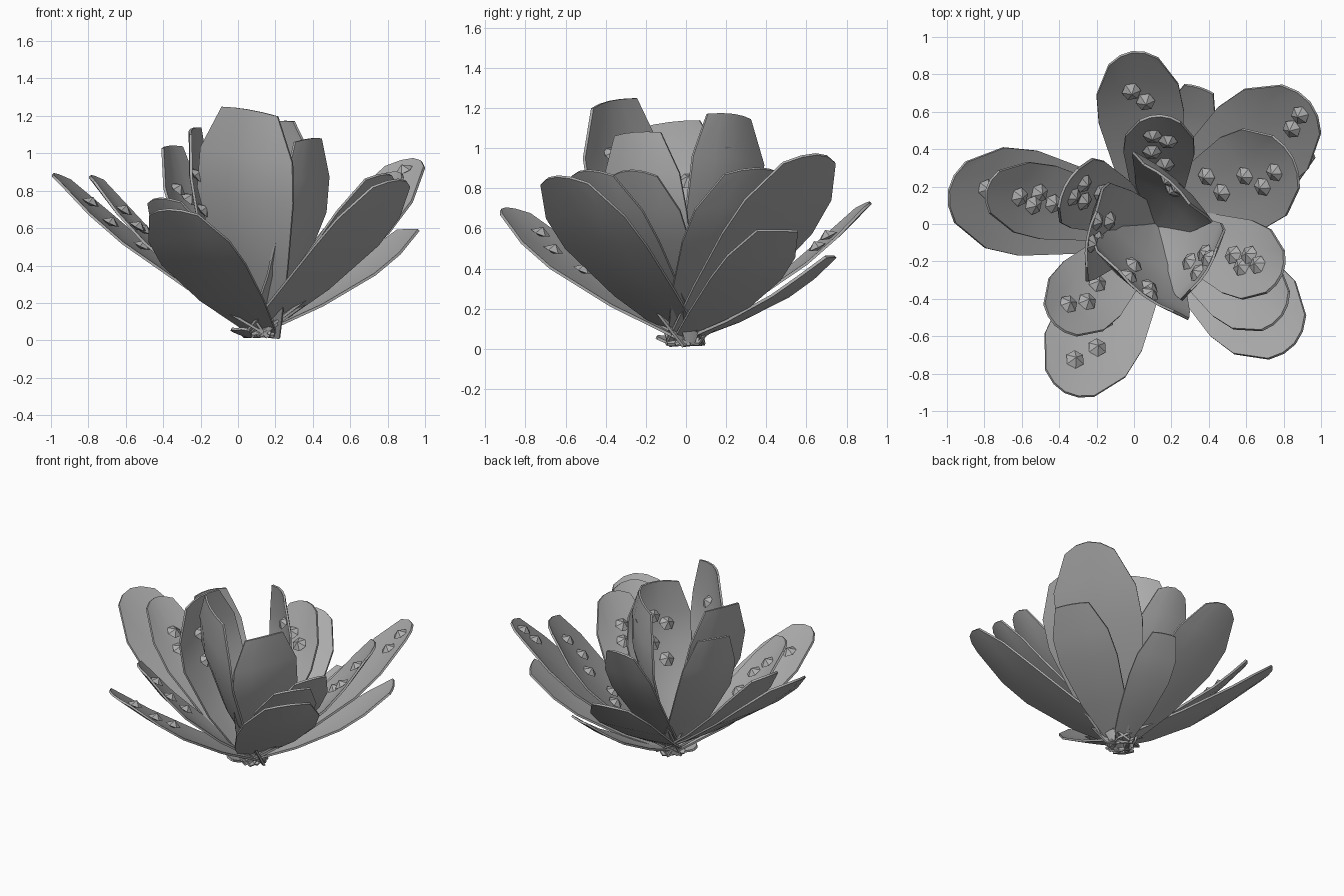
import bpy, bmesh, math
from mathutils import Vector

cube = bpy.data.objects.get("Cube")
if cube:
    bpy.data.objects.remove(cube, do_unlink=True)

grey = bpy.data.materials.new("petal grey")
grey.use_nodes = True
COLOUR = (0.42, 0.42, 0.42, 1)
grey.diffuse_color = COLOUR
grey.node_tree.nodes["Principled BSDF"].inputs["Base Color"].default_value = COLOUR

BASE = Vector((0.12, 0, 0.02))
ROWS = [0, 0.35, 0.65, 0.82, 1]        # stations along a petal
WIDTHS = [0.28, 0.76, 1, 0.96, 0.58]   # relative width at each station
SAGS = [0, 0.85, 1, 0.65, 0]           # relative outward bulge at each station
COLUMNS = [-1, -0.5, 0, 0.5, 1]


def along_rows(values, t):
    for i in range(len(ROWS) - 1):
        if t <= ROWS[i + 1]:
            f = (t - ROWS[i]) / (ROWS[i + 1] - ROWS[i])
            return values[i] + f * (values[i + 1] - values[i])
    return values[-1]


def make_object(name, bm):
    mesh = bpy.data.meshes.new(name)
    bm.to_mesh(mesh)
    bm.free()
    mesh.materials.append(grey)
    obj = bpy.data.objects.new(name, mesh)
    bpy.context.collection.objects.link(obj)
    return obj


def petal(name, tip, width, azimuth, studs, start, sag, cup, rounding):
    a = math.radians(azimuth)
    root = BASE + Vector((math.cos(a), math.sin(a), 0)) * start
    tip = Vector(tip)
    axis = (tip - root).normalized()
    side = Vector((-math.sin(a), math.cos(a), 0))
    side = (side - axis * side.dot(axis)).normalized()
    inward = axis.cross(side)

    def surface(t, u):
        reach = t * (1 - rounding * u * u)
        w = width * along_rows(WIDTHS, t)
        lift = cup * w * u * u - sag * along_rows(SAGS, t)
        return root.lerp(tip, reach) + side * (u * w / 2) + inward * lift

    # Thin cupped blade
    bm = bmesh.new()
    grid = [[bm.verts.new(surface(t, u)) for u in COLUMNS] for t in ROWS]
    for r in range(len(ROWS) - 1):
        for c in range(len(COLUMNS) - 1):
            bm.faces.new((grid[r][c], grid[r + 1][c], grid[r + 1][c + 1], grid[r][c + 1]))
    bmesh.ops.recalc_face_normals(bm, faces=bm.faces)
    blade = make_object(name, bm)
    shell = blade.modifiers.new("thickness", "SOLIDIFY")
    shell.thickness = 0.014
    shell.offset = 0
    bpy.ops.object.select_all(action="DESELECT")
    blade.select_set(True)
    bpy.context.view_layer.objects.active = blade
    bpy.ops.object.modifier_apply(modifier=shell.name)
    bpy.ops.object.shade_smooth_by_angle(angle=math.radians(35))

    # Six-sided pointed studs on the inner face, leaning upwards
    if not studs:
        return
    bm = bmesh.new()
    for t, u in studs:
        normal = (inward + Vector((0, 0, 0.4))).normalized()
        across = (side - normal * side.dot(normal)).normalized()
        up = normal.cross(across)
        centre = surface(t, u) + inward * 0.022
        ring = []
        for k in range(6):
            g = k * math.pi / 3
            ring.append(bm.verts.new(centre + (across * math.cos(g) + up * math.sin(g)) * 0.052))
        peak = bm.verts.new(centre + normal * 0.034)
        foot = bm.verts.new(centre - normal * 0.016)
        for k in range(6):
            bm.faces.new((ring[k], ring[(k + 1) % 6], peak))
            bm.faces.new((ring[(k + 1) % 6], ring[k], foot))
    bmesh.ops.recalc_face_normals(bm, faces=bm.faces)
    make_object(name + "_studs", bm)


# Stud layouts: (distance along the petal, sideways position)
TIP_PAIR = [(0.93, -0.1), (0.85, -0.2)]
PAIR = [(0.78, 0.15), (0.71, -0.15)]
TRIO = [(0.83, -0.15), (0.72, 0.15), (0.58, 0)]
QUAD = [(0.8, 0.2), (0.75, -0.25), (0.64, 0.2), (0.54, -0.2)]
CLUSTER = [(0.6, 0), (0.71, 0.15), (0.69, -0.2), (0.8, 0)]
SPREAD = [(0.45, 0.5), (0.48, 0), (0.65, 0.1), (0.73, -0.25), (0.85, -0.1)]

# Name, tip position, width, facing angle, studs
OUTER = [
    ("outer_petal_back_left", (0.94, 0.65, 0.97), 0.57, 39, TIP_PAIR),
    ("outer_petal_back", (-0.01, 0.92, 0.73), 0.46, 98, PAIR),
    ("outer_petal_right", (-0.99, 0.18, 0.89), 0.57, 168, TRIO),
    ("outer_petal_front", (-0.37, -0.9, 0.7), 0.51, 241, TRIO),
    ("outer_petal_front_left", (0.86, -0.64, 0.86), 0.53, 321, []),
]
LOW = [
    ("low_petal_back", (0.35, 0.73, 0.46), 0.28, 72, []),
    ("low_petal_left", (0.92, 0.46, 0.59), 0.4, 28, []),
]
MIDDLE = [
    ("middle_petal_back_left", (0.85, 0.35, 0.9), 0.54, 28, SPREAD),
    ("middle_petal_back", (0.14, 0.58, 0.95), 0.38, 88, QUAD),
    ("middle_petal_right", (-0.79, 0.18, 0.88), 0.4, 167, CLUSTER),
    ("middle_petal_front", (-0.42, -0.54, 0.76), 0.42, 227, TRIO),
    ("middle_petal_front_left", (0.79, -0.49, 0.89), 0.44, 325, []),
    ("middle_petal_left", (0.79, -0.27, 0.89), 0.42, 337, CLUSTER),
]
INNER = [
    ("inner_petal_front", (0.05, -0.38, 1.235), 0.64, 231, QUAD),
    ("inner_petal_right", (-0.25, -0.08, 1.13), 0.53, 168, QUAD),
    ("inner_petal_back_right", (-0.37, 0.2, 1.04), 0.4, 152, QUAD),
    ("inner_petal_back_left", (0.19, 0.23, 1.17), 0.56, 48, TRIO),
    ("inner_petal_left", (0.39, -0.25, 1.08), 0.46, 330, QUAD),
]
# Small bracts at the root
BRACTS = [
    ("bract_left", (0.28, 0.03, 0.26), 0.13, 15, []),
    ("bract_right", (-0.01, -0.11, 0.06), 0.14, 221, []),
]
# Root offset, bulge, cupping and tip rounding of each ring
RINGS = [
    (OUTER, -0.06, 0.05, 0.02, 0.05),
    (LOW, -0.06, 0.05, 0.02, 0.01),
    (MIDDLE, -0.05, 0.06, 0.04, 0.04),
    (INNER, -0.04, 0.11, 0.06, 0.015),
    (BRACTS, 0.08, 0, 0.05, 0.02),
]
for petals, *shape in RINGS:
    for spec in petals:
        petal(*spec, *shape)
